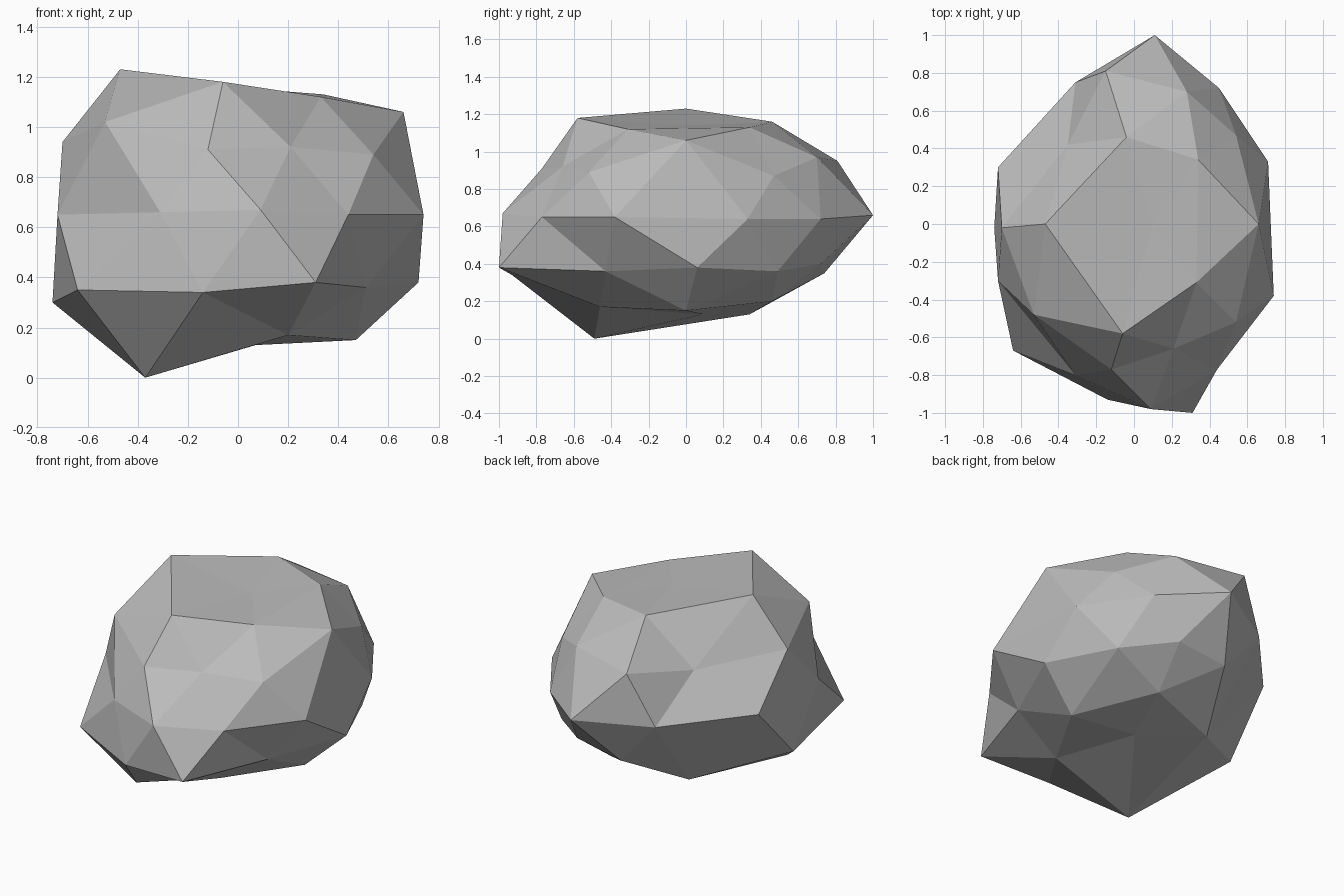
import bpy
import bmesh
from mathutils import Vector

# Remove the default object
default_cube = bpy.data.objects.get("Cube")
if default_cube:
    bpy.data.objects.remove(default_cube, do_unlink=True)


def flat_material(name, colour):
    """Make a plain one-colour material."""
    material = bpy.data.materials.new(name)
    material.use_nodes = True
    material.diffuse_color = colour
    shader = material.node_tree.nodes["Principled BSDF"]
    shader.inputs["Base Color"].default_value = colour
    shader.inputs["Roughness"].default_value = 1
    return material


def faceted_stone(name, corners, centre, extent, material):
    """Skin corner points around a centre with flat triangles.

    The triangles come from the hull of the corner directions, so shallow
    hollows between the corners survive.
    """
    bm = bmesh.new()
    target = {}
    for corner in corners:
        offset = Vector(corner) - centre
        direction = Vector(o / e for o, e in zip(offset, extent)).normalized()
        target[bm.verts.new(direction)] = Vector(corner)
    bmesh.ops.convex_hull(bm, input=list(bm.verts))
    for vert in bm.verts:
        vert.co = target[vert]
    bmesh.ops.recalc_face_normals(bm, faces=list(bm.faces))
    for face in bm.faces:
        face.smooth = False

    mesh = bpy.data.meshes.new(name)
    bm.to_mesh(mesh)
    bm.free()
    mesh.materials.append(material)
    stone = bpy.data.objects.new(name, mesh)
    bpy.context.collection.objects.link(stone)
    return stone


# Flat top plate of the boulder
crown = [
    (-.47, 0, 1.23), (-.04, .46, 1.16), (.34, .34, 1.13), (.66, 0, 1.06),
    (.33, -.31, 1.12), (-.06, -.58, 1.18), (.1, 0, 1.14),
]
# Sloping facets below the crown
shoulder = [
    (-.35, .42, .88), (-.7, -.02, .94), (-.15, .81, .95), (.28, .7, .97),
    (.54, .47, .87), (.54, -.52, .89), (.21, -.66, .92), (-.12, -.77, .91),
    (-.53, -.48, 1.02),
]
# Widest belt
waist = [
    (-.72, .3, .65), (-.31, .75, .63), (.11, 1, .66), (.45, .72, .64),
    (.71, .33, .64), (.74, -.38, .65), (.44, -.77, .65), (.09, -.98, .67),
    (-.31, -.8, .66), (-.72, -.3, .65),
]
# Lower belt
skirt = [
    (-.74, -.02, .3), (-.06, .74, .35), (.26, .72, .4), (.53, .49, .36),
    (.72, .06, .38), (.51, -.43, .36), (.31, -1, .38), (-.14, -.93, .34),
    (-.64, -.67, .35),
]
# Underside with the low corner it rests on
base = [
    (-.26, .34, .13), (.2, .46, .2), (.47, 0, .15), (.07, .09, .13),
    (.2, -.46, .17), (-.37, -.49, 0),
]

stone_grey = flat_material("stone grey", (.5, .5, .5, 1))
faceted_stone(
    "boulder",
    crown + shoulder + waist + skirt + base,
    Vector((0, 0, .62)),
    Vector((.74, 1, .6)),
    stone_grey,
)
